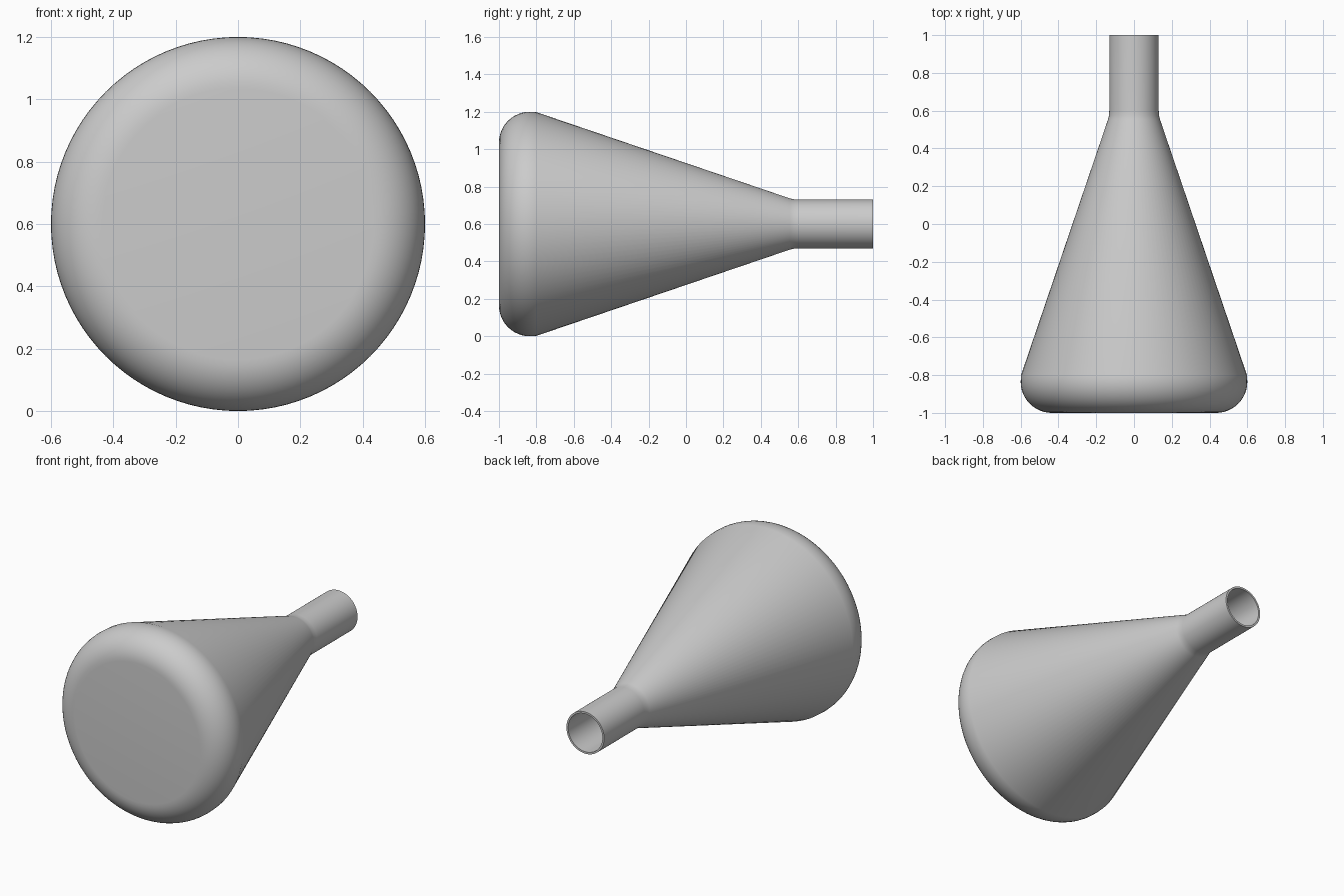
import bpy, bmesh, math

if "Cube" in bpy.data.objects:
    bpy.data.objects.remove(bpy.data.objects["Cube"])

SEGMENTS = 96
AXIS_Z = 0.6      # height of the flask's axis, which lies along y
WALL = 0.012

glass = bpy.data.materials.new("neutral grey")
glass.diffuse_color = (0.6, 0.6, 0.6, 1)
glass.use_nodes = True
glass.node_tree.nodes["Principled BSDF"].inputs["Base Color"].default_value = glass.diffuse_color


def wall_profile(inset):
    """Half section as (y, radius), from base centre to mouth."""
    corner = 0.165
    pts = [(-1 + inset, 0.0)]
    for i in range(13):                      # rounded base edge
        a = math.pi / 2 * i / 12
        pts.append((-1 + corner - (corner - inset) * math.cos(a),
                    0.6 - corner + (corner - inset) * math.sin(a)))
    pts += [(-0.80, 0.598 - inset),          # shoulder and cone
            (0.555, 0.137 - inset),
            (0.575, 0.132 - inset),          # soft start of the neck
            (0.60, 0.131 - inset),
            (1.0, 0.131 - inset)]
    return pts


# Outer wall, rim and inner wall in one closed section
section = wall_profile(0) + wall_profile(WALL)[::-1]
bm = bmesh.new()
verts = [bm.verts.new((0, y, AXIS_Z + r)) for y, r in section]
edges = [bm.edges.new(pair) for pair in zip(verts, verts[1:])]
bmesh.ops.spin(bm, geom=verts + edges, cent=(0, 0, AXIS_Z), axis=(0, 1, 0),
               angle=math.tau, steps=SEGMENTS, use_duplicate=False)
bmesh.ops.remove_doubles(bm, verts=bm.verts, dist=1e-5)
bmesh.ops.recalc_face_normals(bm, faces=bm.faces)

mesh = bpy.data.meshes.new("conical_flask")
bm.to_mesh(mesh)
bm.free()
mesh.materials.append(glass)
flask = bpy.data.objects.new("conical_flask", mesh)
bpy.context.collection.objects.link(flask)

bpy.context.view_layer.objects.active = flask
flask.select_set(True)
bpy.ops.object.shade_smooth_by_angle(angle=math.radians(35))
